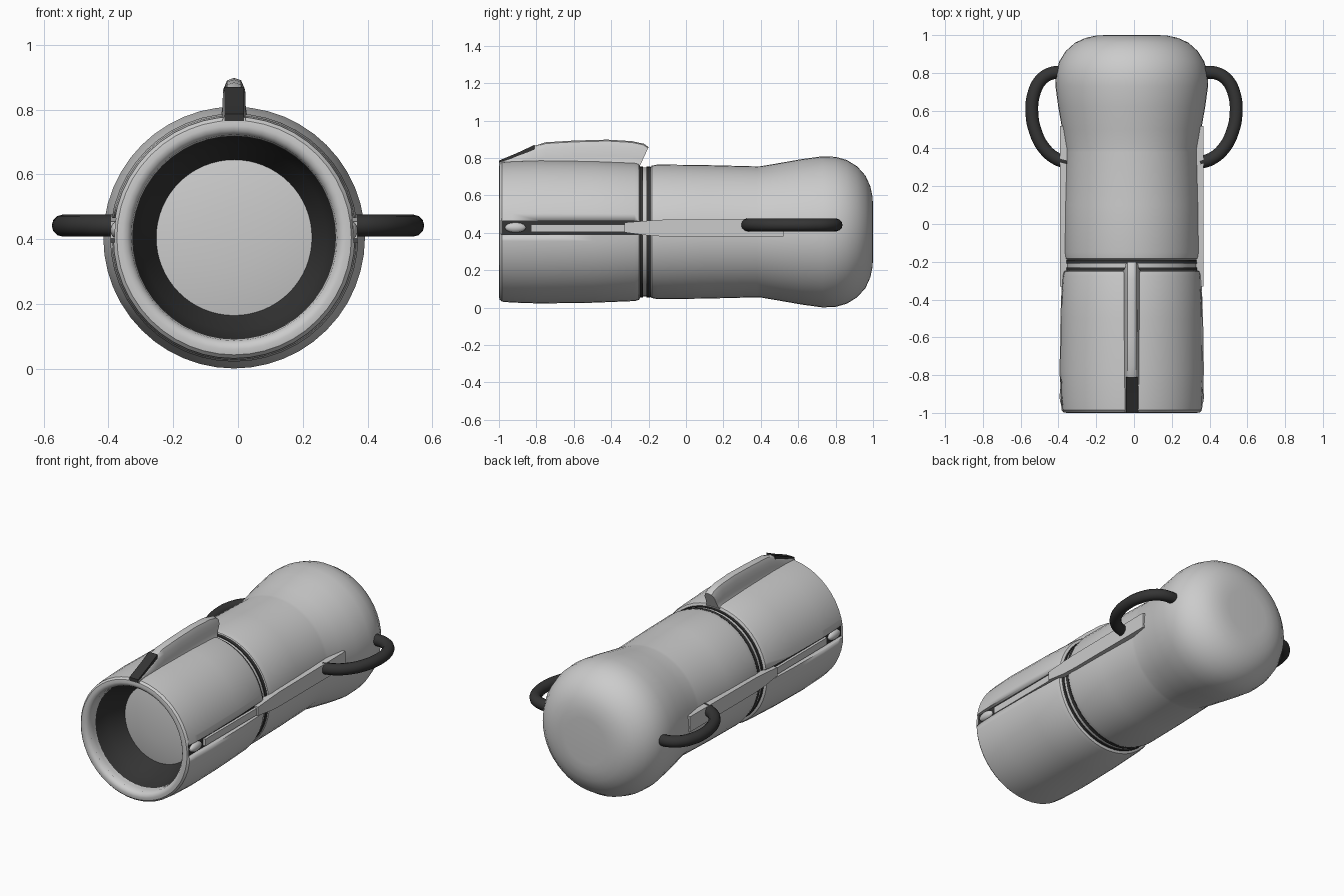
import bpy, bmesh, math
from mathutils import Vector

if "Cube" in bpy.data.objects:
    bpy.data.objects.remove(bpy.data.objects["Cube"])

CX, CZ = -0.012, 0.405   # axis of the torch body


def material(name, v):
    m = bpy.data.materials.new(name)
    m.diffuse_color = (v, v, v, 1)
    m.use_nodes = True
    m.node_tree.nodes["Principled BSDF"].inputs["Base Color"].default_value = m.diffuse_color
    return m


DARK = material("dark_rubber", 0.035)


def finish(name, bm, mat=None, angle=35):
    bmesh.ops.remove_doubles(bm, verts=bm.verts, dist=1e-5)
    bmesh.ops.recalc_face_normals(bm, faces=bm.faces)
    me = bpy.data.meshes.new(name)
    bm.to_mesh(me)
    bm.free()
    ob = bpy.data.objects.new(name, me)
    bpy.context.collection.objects.link(ob)
    if mat:
        me.materials.append(mat)
    bpy.ops.object.select_all(action='DESELECT')
    ob.select_set(True)
    bpy.context.view_layer.objects.active = ob
    bpy.ops.object.shade_smooth_by_angle(angle=math.radians(angle))
    return ob


def skin(name, rings, close_u=True, caps=False, loop=False, mat=None, angle=35):
    """Bridge a list of equal-length point rings."""
    bm = bmesh.new()
    vs = [[bm.verts.new(p) for p in r] for r in rings]
    n, m = len(vs[0]), len(vs)
    for j in range(m if loop else m - 1):
        a, b = vs[j], vs[(j + 1) % m]
        for i in range(n if close_u else n - 1):
            k = (i + 1) % n
            bm.faces.new((a[i], a[k], b[k], b[i]))
    if caps:
        bm.faces.new(vs[0])
        bm.faces.new(vs[-1])
    return finish(name, bm, mat, angle)


def lathe(name, profile, seg=48, loop=False, mat=None):
    """Spin (y, radius) points about the body axis."""
    rings = [[(CX + r * math.sin(2 * math.pi * i / seg), y,
               CZ + r * math.cos(2 * math.pi * i / seg)) for i in range(seg)]
             for y, r in profile]
    return skin(name, rings, loop=loop, mat=mat)


def prism(name, yz, x0, x1, mat=None):
    """Side outline in (y, z) extruded along x."""
    return skin(name, [[(x, y, z) for y, z in yz] for x in (x0, x1)],
                caps=True, mat=mat)


def rect(y0, y1, z0, z1):
    return [(y0, z0), (y1, z0), (y1, z1), (y0, z1)]


# rear barrel with flared, domed end
lathe("rear_barrel", [
    (-0.26, 0), (-0.26, 0.345), (-0.19, 0.345), (-0.183, 0.354), (-0.15, 0.36),
    (0.1, 0.357), (0.38, 0.35), (0.4, 0.351), (0.5, 0.368), (0.62, 0.389),
    (0.73, 0.404), (0.8, 0.401), (0.86, 0.384), (0.915, 0.35), (0.96, 0.3),
    (0.985, 0.245), (0.997, 0.19), (1.0, 0.14), (1.0, 0)])

# dark seal rings in the joint
for i, y in enumerate((-0.24, -0.2)):
    lathe(f"seal_ring_{i + 1}", [(y - 0.01, 0.335), (y - 0.01, 0.35),
                                 (y + 0.01, 0.35), (y + 0.01, 0.335)],
          loop=True, mat=DARK)

# front shell with rolled lip
shell = lathe("front_shell", [
    (-0.245, 0.312), (-0.245, 0.352), (-0.252, 0.364), (-0.275, 0.37),
    (-0.5, 0.379), (-0.78, 0.383), (-0.93, 0.378), (-0.985, 0.373),
    (-0.997, 0.362), (-1.0, 0.345), (-0.996, 0.33), (-0.982, 0.318),
    (-0.95, 0.313)], loop=True)

# dark inner reflector and pale lens
lathe("reflector", [(-0.975, 0.317), (-0.93, 0.314), (-0.84, 0.285), (-0.73, 0.235)],
      seg=64, mat=DARK)
lathe("lens", [(-0.74, 0.25), (-0.75, 0.2), (-0.76, 0.1), (-0.763, 0)], seg=64)

# side slots, slider bars, buttons and rails
for side, s in (("right", 1), ("left", -1)):
    cutter = prism(f"slot_cutter_{side}", rect(-0.988, -0.2, 0.39, 0.465),
                   CX + s * 0.352, CX + s * 0.45)
    cutter.hide_render = True
    cutter.hide_viewport = True
    mod = shell.modifiers.new("slot", 'BOOLEAN')
    mod.object = cutter
    mod.solver = 'EXACT'
    prism(f"slot_floor_{side}", rect(-0.987, -0.25, 0.391, 0.464),
          CX + s * 0.345, CX + s * 0.355, DARK)
    prism(f"slider_bar_{side}", rect(-0.83, -0.3, 0.403, 0.445),
          CX + s * 0.35, CX + s * 0.371)
    bm = bmesh.new()
    bmesh.ops.create_uvsphere(bm, u_segments=24, v_segments=12, radius=1)
    for v in bm.verts:
        v.co = (CX + s * 0.36 + v.co.x * 0.022, -0.912 + v.co.y * 0.056,
                0.428 + v.co.z * 0.027)
    finish(f"button_{side}", bm)
    prism(f"side_rail_{side}", [
        (-0.33, 0.402), (-0.2, 0.385), (-0.12, 0.38), (0.52, 0.38),
        (0.52, 0.475), (-0.12, 0.47), (-0.2, 0.465), (-0.33, 0.455)],
        CX + s * 0.33, CX + s * 0.381)

# switch hump on top
section = [(-1.5, 0), (-1.15, 0.15), (-1, 0.4), (-0.95, 0.75), (-0.6, 0.95), (0, 1)]
section += [(-a, b) for a, b in reversed(section[:-1])]
stations = [(-0.998, -0.998, 0.783), (-0.9, -0.9, 0.825), (-0.82, -0.82, 0.862),
            (-0.75, -0.75, 0.884), (-0.6, -0.6, 0.893), (-0.42, -0.42, 0.898),
            (-0.3, -0.29, 0.89), (-0.26, -0.225, 0.876), (-0.25, -0.2, 0.858)]
skin("switch_hump", [[(CX + 0.036 * a, yb + (yt - yb) * b, 0.75 + (zt - 0.75) * b)
                      for a, b in section] for yb, yt, zt in stations],
     caps=True, angle=45)

# dark panel on the hump's front slope
prism("switch_panel", [(-1.0, 0.765), (-0.81, 0.845), (-0.81, 0.87), (-0.9, 0.828),
                       (-1.0, 0.786)], CX - 0.03, CX + 0.03, DARK)

# carrying loops on both sides
path = [(0.35, 0.325), (0.41, 0.345), (0.475, 0.40), (0.522, 0.49), (0.541, 0.60),
        (0.53, 0.69), (0.495, 0.76), (0.44, 0.797), (0.36, 0.803)]
for side, s in (("right", 1), ("left", -1)):
    cu = bpy.data.curves.new(f"loop_handle_{side}", 'CURVE')
    cu.dimensions = '3D'
    cu.bevel_depth = 0.034
    cu.bevel_resolution = 4
    cu.use_fill_caps = True
    cu.resolution_u = 5
    sp = cu.splines.new('BEZIER')
    sp.bezier_points.add(len(path) - 1)
    for p, (x, y) in zip(sp.bezier_points, path):
        p.co = Vector((s * x, y, 0.442))
        p.handle_left_type = p.handle_right_type = 'AUTO'
    cu.materials.append(DARK)
    ob = bpy.data.objects.new(f"loop_handle_{side}", cu)
    bpy.context.collection.objects.link(ob)
